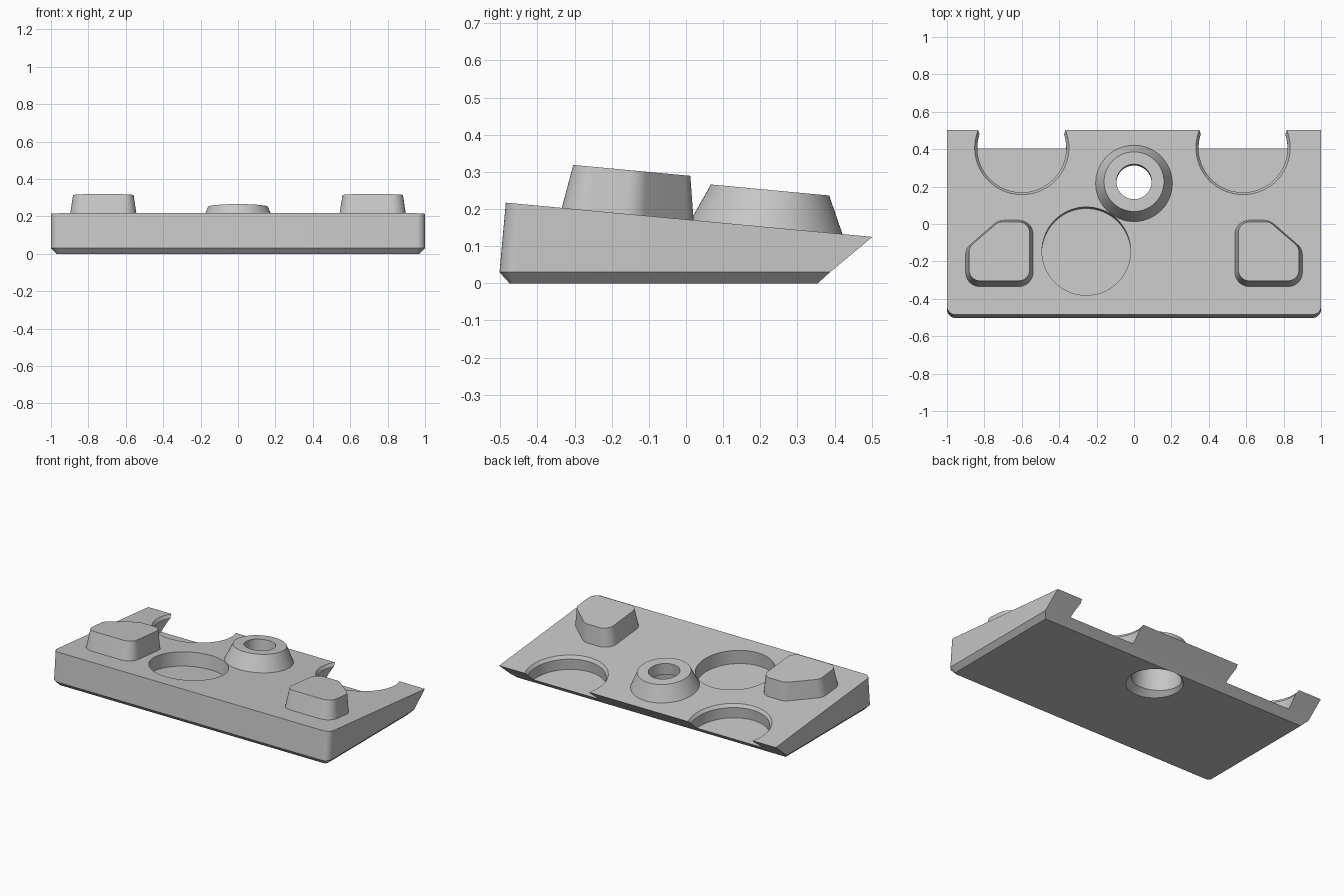
import bpy, bmesh, math
from mathutils import Matrix, Vector

if "Cube" in bpy.data.objects:
    bpy.data.objects.remove(bpy.data.objects["Cube"], do_unlink=True)

SLOPE = 0.0934
grey = bpy.data.materials.new("plain grey")
grey.use_nodes = True
grey.diffuse_color = (0.57, 0.57, 0.57, 1)
grey.node_tree.nodes["Principled BSDF"].inputs["Base Color"].default_value = grey.diffuse_color


def top_z(y):
    return 0.217 - (y + 0.485) * SLOPE


def on_top(x, y):
    """Frame standing square on the sloping top face."""
    return Matrix.Translation((x, y, top_z(y))) @ Matrix.Rotation(-math.atan(SLOPE), 4, 'X')


def make_object(name, bm, frame=None):
    bmesh.ops.remove_doubles(bm, verts=bm.verts, dist=1e-5)
    bmesh.ops.recalc_face_normals(bm, faces=bm.faces)
    mesh = bpy.data.meshes.new(name)
    bm.to_mesh(mesh)
    bm.free()
    mesh.materials.append(grey)
    obj = bpy.data.objects.new(name, mesh)
    bpy.context.collection.objects.link(obj)
    if frame:
        obj.matrix_world = frame
    return obj


def smooth(obj):
    bpy.ops.object.select_all(action='DESELECT')
    obj.select_set(True)
    bpy.context.view_layer.objects.active = obj
    bpy.ops.object.shade_smooth_by_angle(angle=math.radians(25))


def loft(name, loops, frame=None):
    """Skin a stack of equal-length loops and cap both ends."""
    bm = bmesh.new()
    rings = [[bm.verts.new(p) for p in loop] for loop in loops]
    n = len(rings[0])
    for a, b in zip(rings, rings[1:]):
        for i in range(n):
            j = (i + 1) % n
            bm.faces.new((a[i], a[j], b[j], b[i]))
    bm.faces.new(rings[0])
    bm.faces.new(rings[-1])
    return make_object(name, bm, frame)


def lathe(name, profile, frame, steps=72):
    """Turn a closed (radius, height) profile around the local z axis."""
    bm = bmesh.new()
    verts = [bm.verts.new((r, 0, z)) for r, z in profile]
    edges = [bm.edges.new((verts[i - 1], v)) for i, v in enumerate(verts)
             if profile[i - 1][0] + profile[i][0] > 0]
    bmesh.ops.spin(bm, geom=verts + edges, cent=(0, 0, 0), axis=(0, 0, 1),
                   angle=math.tau, steps=steps)
    return make_object(name, bm, frame)


def rounded(corners, radius, steps=8):
    """Fillet the corners of a convex 2D outline."""
    out = []
    for i, c in enumerate(corners):
        c = Vector(c)
        u = (Vector(corners[i - 1]) - c).normalized()
        v = (Vector(corners[(i + 1) % len(corners)]) - c).normalized()
        half = u.angle(v) / 2
        centre = c + (u + v).normalized() * radius / math.sin(half)
        reach = radius / math.tan(half)
        a, b = c + u * reach - centre, c + v * reach - centre
        for k in range(steps + 1):
            t = k / steps
            out.append(centre + ((1 - t) * a + t * b).normalized() * radius)
    return out


# Wedge-shaped base: rounded front corners, undercut rear, chamfered foot
def base_loop(half, front, back, radius, height):
    pts = [(half, back), (-half, back)]
    for side in (-1, 1):
        for k in range(9):
            t = math.radians(90 * k / 8)
            if side > 0:
                t = math.pi / 2 - t
            pts.append((side * (half - radius + radius * math.cos(t)),
                        front + radius - radius * math.sin(t)))
    return [(x, y, height(y)) for x, y in pts]


base = loft("base", [
    base_loop(0.97, -0.475, 0.355, 0.02, lambda y: 0),
    base_loop(1, -0.502, 0.388, 0.045, lambda y: 0.03),
    base_loop(1, -0.485, 0.502, 0.045, top_z)])

# Cutters for the round pockets and the bolt hole
cutters = [lathe("round_pocket_cutter",
                 [(0, -0.09), (0.237, -0.09), (0.237, 0.05), (0, 0.05)],
                 on_top(-0.255, -0.145))]
for side, x in (("right", -0.6), ("left", 0.583)):
    cutters.append(lathe(side + "_rear_pocket_cutter",
                         [(0, -0.09), (0.238, -0.09), (0.238, -0.02),
                          (0.252, 0), (0.252, 0.05), (0, 0.05)],
                         on_top(x, 0.408)))
BOSS = on_top(0, 0.217)
cutters.append(lathe("bolt_hole_cutter",
                     [(0, -0.2), (0.215, -0.2), (0.147, -0.132), (0.147, 0.05), (0, 0.05)],
                     BOSS))

bpy.context.view_layer.objects.active = base
for cutter in cutters:
    cut = base.modifiers.new(cutter.name, 'BOOLEAN')
    cut.operation = 'DIFFERENCE'
    cut.solver = 'EXACT'
    cut.object = cutter
    bpy.ops.object.modifier_apply(modifier=cut.name)
for cutter in cutters:
    bpy.data.objects.remove(cutter, do_unlink=True)
smooth(base)

# Conical boss around the bolt hole, with a ledge inside
smooth(lathe("bolt_boss",
             [(0.205, 0), (0.16, 0.1), (0.094, 0.1), (0.094, 0.025), (0.147, 0.025), (0.147, 0)],
             BOSS))

# Tapered locating pads, mirrored left and right
PAD = [(-0.18, -0.178), (0.18, -0.178), (0.18, 0.025), (0.005, 0.178), (-0.18, 0.178)]
for name, side in (("left_pad", 1), ("right_pad", -1)):
    low = rounded(PAD, 0.075)
    high = rounded([(x * 0.9, y * 0.89) for x, y in PAD], 0.058)
    smooth(loft(name, [[(side * p.x, p.y, 0) for p in low],
                       [(side * p.x, p.y, 0.118) for p in high]],
                on_top(side * 0.72, -0.157)))
